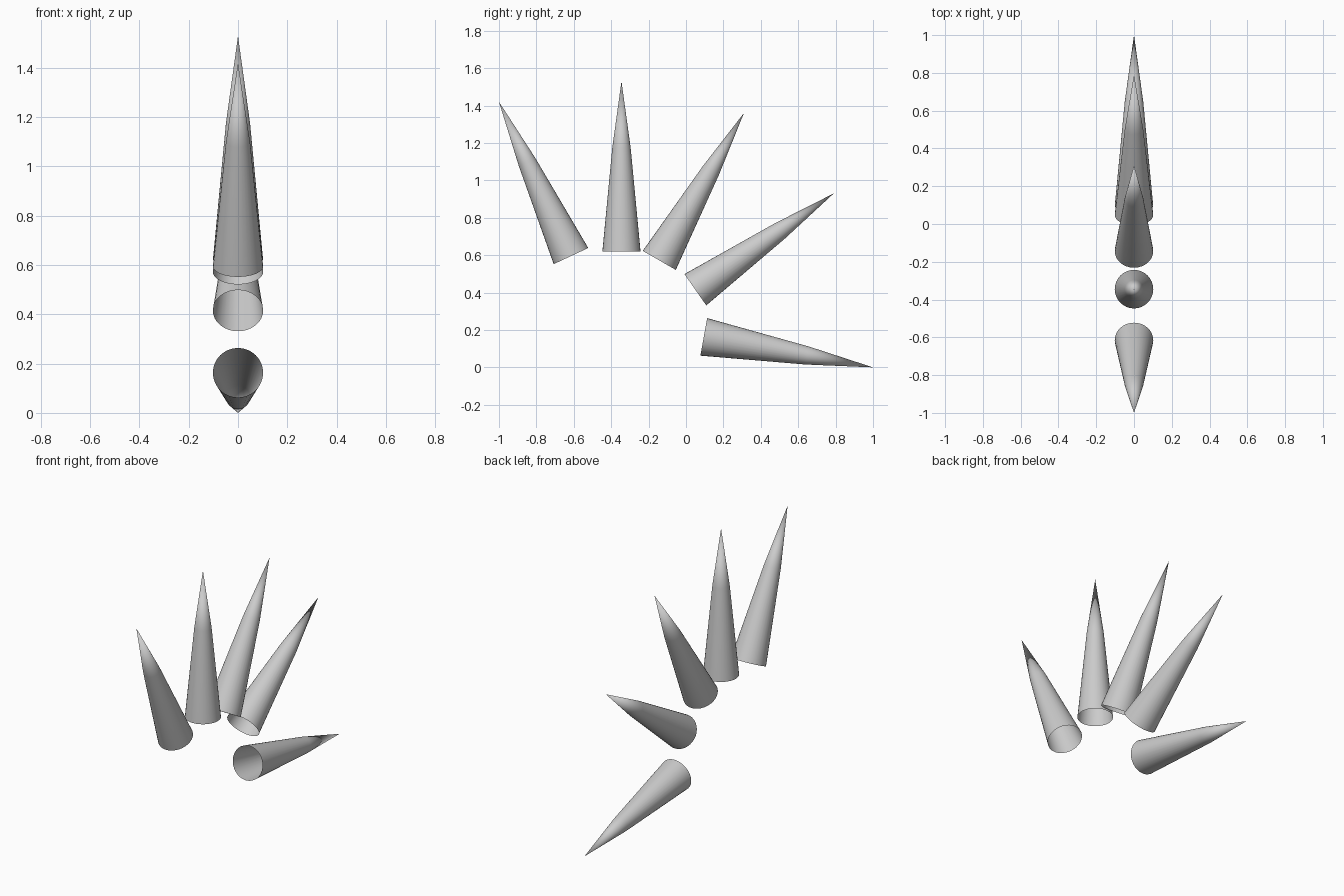
import bpy
import bmesh
import math
from mathutils import Vector

cube = bpy.data.objects.get("Cube")
if cube:
    bpy.data.objects.remove(cube, do_unlink=True)

SIDES = 32
BASE_RADIUS = 0.102
SHOULDER_RADIUS = 0.049
SHOULDER_AT = 0.61

grey = bpy.data.materials.new("plain_grey")
grey.use_nodes = True
colour = (0.6, 0.6, 0.6, 1)
grey.diffuse_color = colour
grey.node_tree.nodes["Principled BSDF"].inputs["Base Color"].default_value = colour


def add_spike(name, base, tip):
    """Hollow spike, open at the base, narrowing faster past its shoulder."""
    base, tip = Vector((0, *base)), Vector((0, *tip))
    axis = tip - base
    side = Vector((1, 0, 0))
    up = axis.normalized().cross(side)
    bm = bmesh.new()

    def ring(along, radius):
        angles = [math.tau * i / SIDES for i in range(SIDES)]
        return [bm.verts.new(base + axis * along
                             + radius * (side * math.cos(a) + up * math.sin(a)))
                for a in angles]

    lower = ring(0, BASE_RADIUS)
    upper = ring(SHOULDER_AT, SHOULDER_RADIUS)
    apex = bm.verts.new(tip)
    for i in range(SIDES):
        j = (i + 1) % SIDES
        bm.faces.new((lower[i], lower[j], upper[j], upper[i]))
        bm.faces.new((upper[i], upper[j], apex))
    for face in bm.faces:
        face.smooth = True

    mesh = bpy.data.meshes.new(name)
    bm.to_mesh(mesh)
    bm.free()
    mesh.materials.append(grey)
    bpy.context.collection.objects.link(bpy.data.objects.new(name, mesh))


# Fan of spikes from front to back: base centre and tip as (y, z)
add_spike("front_spike", (-0.615, 0.595), (-1.0, 1.42))
add_spike("upright_spike", (-0.345, 0.62), (-0.345, 1.53))
add_spike("upper_back_spike", (-0.143, 0.572), (0.31, 1.36))
add_spike("middle_back_spike", (0.05, 0.415), (0.79, 0.93))
add_spike("lower_back_spike", (0.095, 0.163), (1.0, 0.0))
